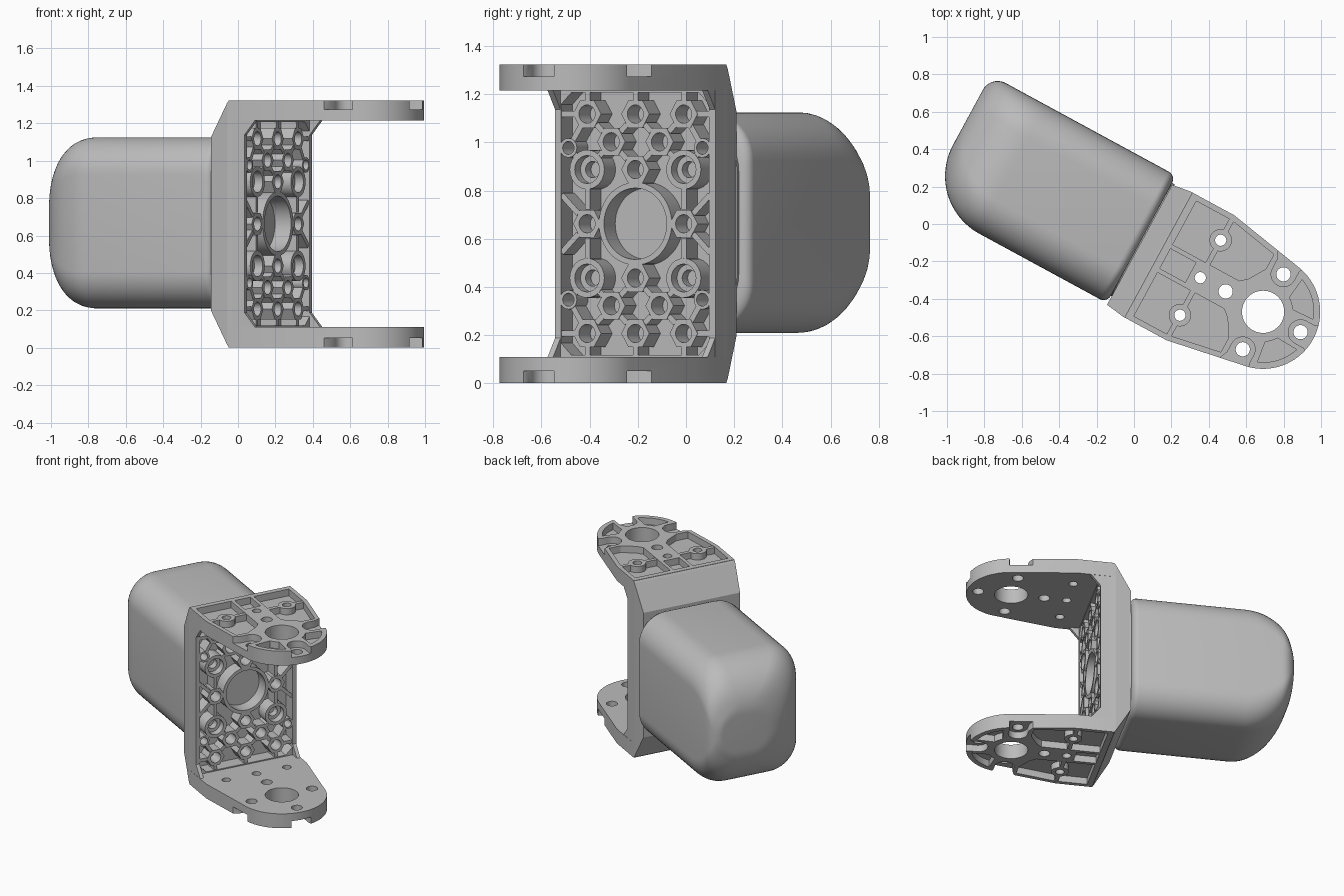
import bpy, bmesh, math
from mathutils import Matrix

if "Cube" in bpy.data.objects:
    bpy.data.objects.remove(bpy.data.objects["Cube"], do_unlink=True)

grey = bpy.data.materials.new("matte_grey")
grey.use_nodes = True
grey.diffuse_color = (0.5, 0.5, 0.5, 1)
grey.node_tree.nodes["Principled BSDF"].inputs["Base Color"].default_value = (0.5, 0.5, 0.5, 1)

# Local frame: x along the part, y across it, z up
PLACE = Matrix.Translation((-0.04, -0.073, 0)) @ Matrix.Rotation(math.radians(-28.5), 4, "Z")
MID = 0.6625
AXES = {"z": lambda a, b, h: (a, b, h), "x": lambda a, b, h: (h, a, b), "y": lambda a, b, h: (a, h, b)}


def finish(name, bm):
    bmesh.ops.recalc_face_normals(bm, faces=bm.faces)
    mesh = bpy.data.meshes.new(name)
    bm.to_mesh(mesh)
    bm.free()
    mesh.materials.append(grey)
    obj = bpy.data.objects.new(name, mesh)
    obj.matrix_world = PLACE
    bpy.context.collection.objects.link(obj)
    return obj


def loft(bm, rings, closed=False):
    loops = [[bm.verts.new(p) for p in ring] for ring in rings]
    n = len(loops[0])
    pairs = list(zip(loops, loops[1:] + loops[:1])) if closed else list(zip(loops, loops[1:]))
    for a, b in pairs:
        for i in range(n):
            j = (i + 1) % n
            bm.faces.new((a[i], a[j], b[j], b[i]))
    if not closed:
        bm.faces.new(loops[0])
        bm.faces.new(loops[-1])


def prism(bm, pts, lo, hi, axis="z"):
    loft(bm, [[AXES[axis](a, b, h) for a, b in pts] for h in (lo, hi)])


def arc(cx, cy, r, start, end, n):
    return [(cx + r * math.cos(math.radians(start + (end - start) * i / n)),
             cy + r * math.sin(math.radians(start + (end - start) * i / n))) for i in range(n + 1)]


def disc(cx, cy, r, n=32):
    return arc(cx, cy, r, 0, 360, n)[:-1]


def boolean(obj, bm, operation):
    cutter = finish("cutter", bm)
    cutter.hide_render = True
    mod = obj.modifiers.new("cut", "BOOLEAN")
    mod.operation, mod.object, mod.solver = operation, cutter, "EXACT"
    mod.use_self = True
    bpy.context.view_layer.objects.active = obj
    bpy.ops.object.modifier_apply(modifier=mod.name)
    bpy.data.objects.remove(cutter, do_unlink=True)


def smooth(obj, angle=30):
    bpy.ops.object.select_all(action="DESELECT")
    obj.select_set(True)
    bpy.context.view_layer.objects.active = obj
    bpy.ops.object.shade_smooth_by_angle(angle=math.radians(angle))


# Rounded cup: rounded rectangles that shrink towards the far end
def section(x, y0, y1, z0, z1, r=0.2):
    r = min(r, 0.45 * (y1 - y0), 0.45 * (z1 - z0))
    pts = []
    for cy, cz, a in ((y1 - r, z1 - r, 0), (y0 + r, z1 - r, 90), (y0 + r, z0 + r, 180), (y1 - r, z0 + r, 270)):
        pts += arc(cy, cz, r, a, a + 90, 10)
    return [(x, y, z) for y, z in pts]


def round_off(d, r):
    return r - math.sqrt(max(0, r * r - (r - d) ** 2)) if d < r else 0


END = -1.052
bm = bmesh.new()
rings = []
for i in range(25):
    d = 0.35 * (1 - math.cos(math.pi / 2 * i / 24))
    dz = round_off(d, 0.33)
    rings.append(section(END + d, -0.357 + round_off(d, 0.35), 0.418 - round_off(d, 0.09),
                         0.21 + dz, 1.125 - dz))
for i in range(7):
    t = math.pi / 2 * i / 6
    k = 0.045 * (1 - math.cos(t))
    rings.append(section(0.03 + 0.045 * math.sin(t), -0.357 + k, 0.418 - k, 0.21 + k, 1.125 - k))
rings.append(section(0.09, -0.312, 0.373, 0.255, 1.08))
loft(bm, rings)
smooth(finish("rounded_cup", bm), 40)

# Upright web with a flared back
bm = bmesh.new()
loft(bm, [[(x, -w, MID - h), (x, w, MID - h), (x, w, MID + h), (x, -w, MID + h)]
          for x, w, h in ((0.08, 0.365, 0.465), (0.185, 0.38, 0.645), (0.195, 0.38, 0.658),
                          (0.215, 0.379, 0.658), (0.216, 0.379, 0.6), (0.29, 0.379, 0.6))])
web = finish("upright_web", bm)
FLOOR, FACE = 0.19, 0.288
PW, PH, CH = 0.35, 0.545, 0.05
bm = bmesh.new()
prism(bm, [(sy * a, MID + sz * b) for sy, sz, flip in ((1, 1, 0), (-1, 1, 1), (-1, -1, 0), (1, -1, 1))
           for a, b in (((PW, PH - CH), (PW - CH, PH)) if not flip else ((PW - CH, PH), (PW, PH - CH)))],
      FLOOR, 0.4, "x")
boolean(web, bm, "DIFFERENCE")


# Honeycomb of hollow bosses and diagonal ribs in the web
def tube(bm, y, z, outer, inner, top=FACE, hexagon=False, n=24):
    def ring(r, x, hx=False):
        pts = []
        for i in range(n):
            a = 2 * math.pi * i / n
            k = math.cos(math.pi / 6) / math.cos(a % (math.pi / 3) - math.pi / 6) if hx else 1
            pts.append((x, y + r * k * math.cos(a), z + r * k * math.sin(a)))
        return pts
    loft(bm, [ring(outer, FLOOR - 0.01, hexagon), ring(outer, top, hexagon),
              ring(inner, top), ring(inner, FLOOR - 0.01)], closed=True)


def rib(bm, p, q, r0, r1, half=0.012):
    dy, dz = q[0] - p[0], q[1] - p[1]
    d = math.hypot(dy, dz)
    dy, dz = dy / d, dz / d
    a = (p[0] + dy * r0, p[1] + dz * r0)
    b = (q[0] - dy * r1, q[1] - dz * r1)
    prism(bm, [(a[0] - dz * half, a[1] + dy * half), (b[0] - dz * half, b[1] + dy * half),
               (b[0] + dz * half, b[1] - dy * half), (a[0] + dz * half, a[1] - dy * half)],
          FLOOR - 0.01, FACE - 0.003, "x")


S = 0.228
spots = [(y, MID + z) for z in (-0.455, -0.225, 0.225, 0.455) for y in (-S, 0, S)]
spots += [(y, MID + z) for z in (-0.34, 0.34) for y in (-S / 2, S / 2)]
spots += [(-S, MID), (S, MID)]
bm = bmesh.new()
for y, z in spots:
    wide = abs(y) > 0.2 and abs(abs(z - MID) - 0.225) < 0.01
    tube(bm, y, z, 0.082 if wide else 0.066, 0.058 if wide else 0.038, hexagon=not wide)
    if wide:
        tube(bm, y, z, 0.06, 0.034, FACE - 0.05)
for sy in (-1, 1):
    for sz in (-1, 1):
        corner = (sy * 0.316, MID + sz * 0.315)
        tube(bm, *corner, 0.04, 0.027)
        for z in (0.225, 0.455):
            rib(bm, (sy * S, MID + sz * z), corner, 0.06, 0.036)
        rib(bm, (sy * S, MID), (sy * 0.35, MID + sz * 0.12), 0.06, 0)
        rib(bm, (sy * S, MID), (sy * S, MID + sz * 0.225), 0.06, 0.08)
        rib(bm, (sy * S, MID + sz * 0.455), (sy * 0.35, MID + sz * 0.455), 0.06, 0)
        for y in (0, sy * S):
            rib(bm, (y, MID + sz * 0.455), (y, MID + sz * PH), 0.055, 0)
tube(bm, 0, MID, 0.172, 0.148, n=48)
for i, p in enumerate(spots):
    for q in spots[i + 1:]:
        if math.dist(p, q) < 0.17:
            rib(bm, p, q, 0.06, 0.06)
for y in (-S, S):
    rib(bm, (y, MID), (0, MID), 0.06, 0.17, 0.025)
smooth(finish("web_honeycomb", bm))

# Thin gussets in the inner corners
bm = bmesh.new()
for sy in (-1, 1):
    for sz in (-1, 1):
        prism(bm, [(0.28, MID + sz * 0.56), (0.36, MID + sz * 0.56), (0.29, MID + sz * 0.475),
                   (0.28, MID + sz * 0.475)], sy * 0.352, sy * 0.378, "y")
finish("corner_gussets", bm)

# Arms: plate with a round end, outer pockets, bosses and through holes
HUB = 0.831


def arm(name, side):
    inner, outer, floor = (MID + side * h for h in (0.553, 0.66, 0.61))
    beyond = MID + side * 0.7
    bm = bmesh.new()
    prism(bm, [(0.195, -0.38), (0.45, -0.38)] + arc(HUB, 0, 0.305, -79.5, 79.5, 40)
          + [(0.45, 0.38), (0.195, 0.38)], inner, outer)
    obj = finish(name, bm)

    bm = bmesh.new()
    for s in (-1, 1):
        prism(bm, [(x, s * y) for x, y in ((0.235, 0.085), (0.235, 0.35), (0.45, 0.35), (0.735, 0.297),
                                           (0.735, 0.21), (0.68, 0.12), (0.64, 0.085))], floor, beyond)
        petal = arc(HUB, 0, 0.27, 20, 68, 10) + arc(HUB, 0, 0.16, 57, 33, 6)
        prism(bm, [(x, s * y) for x, y in petal], floor, beyond)
    prism(bm, [(0.235, -0.06), (0.39, -0.06), (0.39, 0.06), (0.235, 0.06)], floor, beyond)
    for a in (-90, 0, 90):
        c, n = math.cos(math.radians(a)), math.sin(math.radians(a))
        notch = arc(0.228, 0, 0.066, 90, 270, 16) + [(0.28, -0.066), (0.36, -0.1), (0.36, 0.1), (0.28, 0.066)]
        prism(bm, [(HUB + x * c - y * n, x * n + y * c) for x, y in notch], floor, beyond)
    boolean(obj, bm, "DIFFERENCE")

    bm = bmesh.new()
    top, root = outer - side * 0.003, floor - side * 0.02
    for s in (-1, 1):
        prism(bm, disc(0.449, s * S, 0.06), root, top)
        for a, b in ((0.07, 0.18), (0.28, 0.365)):
            prism(bm, [(0.435, s * a), (0.463, s * a), (0.463, s * b), (0.435, s * b)], root, top)
    boolean(obj, bm, "UNION")

    bm = bmesh.new()
    low = MID + side * 0.5
    prism(bm, disc(HUB, 0, 0.113, 48), low, beyond)
    for x, y in ((HUB, S), (HUB, -S), (HUB + S, 0), (HUB - S, 0)):
        prism(bm, disc(x, y, 0.038), low, beyond)
    for y in (-S, 0, S):
        prism(bm, disc(0.449, y, 0.03), low, beyond)
    boolean(obj, bm, "DIFFERENCE")
    smooth(obj)


arm("upper_arm", 1)
arm("lower_arm", -1)
